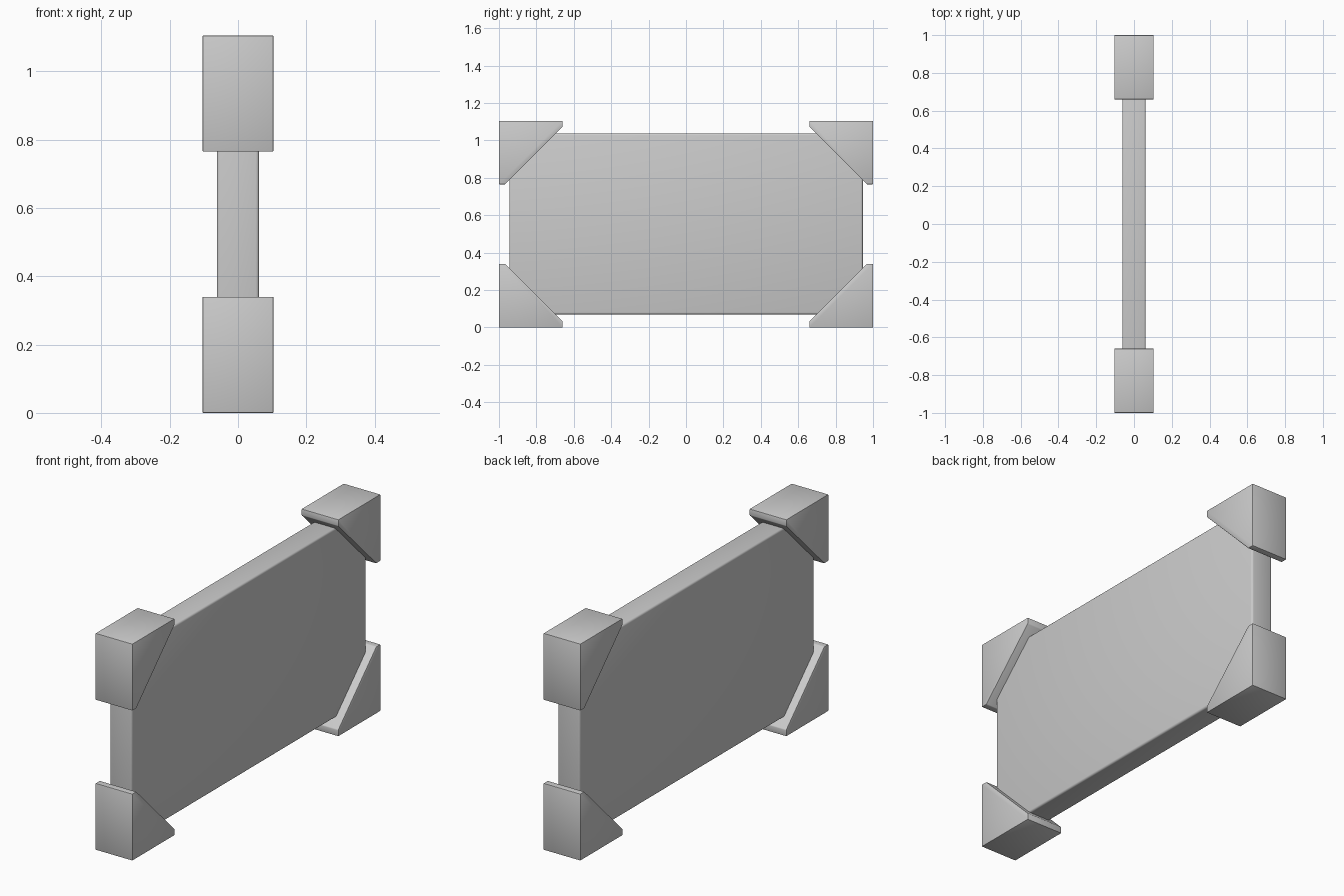
import bpy, bmesh

if "Cube" in bpy.data.objects:
    bpy.data.objects.remove(bpy.data.objects["Cube"])

HEIGHT = 1.105


def prism(name, profile, half_width, bevel, segments):
    """Extrude a (y, z) profile symmetrically along x and soften its edges."""
    bm = bmesh.new()
    face = bm.faces.new([bm.verts.new((-half_width, y, z)) for y, z in profile])
    ext = bmesh.ops.extrude_face_region(bm, geom=[face])
    verts = [v for v in ext["geom"] if isinstance(v, bmesh.types.BMVert)]
    bmesh.ops.translate(bm, verts=verts, vec=(2 * half_width, 0, 0))
    bmesh.ops.recalc_face_normals(bm, faces=bm.faces)
    mesh = bpy.data.meshes.new(name)
    bm.to_mesh(mesh)
    bm.free()
    obj = bpy.data.objects.new(name, mesh)
    bpy.context.collection.objects.link(obj)
    mod = obj.modifiers.new("soft_edges", "BEVEL")
    mod.width = bevel
    mod.segments = segments
    mod.limit_method = "ANGLE"
    bpy.ops.object.select_all(action="DESELECT")
    obj.select_set(True)
    bpy.context.view_layer.objects.active = obj
    bpy.ops.object.modifier_apply(modifier=mod.name)
    bpy.ops.object.shade_smooth_by_angle(angle=0.6)
    return obj


# Flat slab
prism("panel", [(-0.945, 0.07), (0.945, 0.07), (0.945, 1.037), (-0.945, 1.037)],
      0.062, 0.01, 3)

# Triangular corner guards with blunt tips, mirrored to all four corners
guard = [(0, 0), (0.34, 0), (0.34, 0.033), (0.033, 0.34), (0, 0.34)]
for side, sy in (("front", -1), ("back", 1)):
    for level, upper in (("lower", False), ("upper", True)):
        points = [(sy * (1 - a), HEIGHT - b if upper else b) for a, b in guard]
        prism(f"{level}_{side}_corner_guard", points, 0.104, 0.003, 2)
